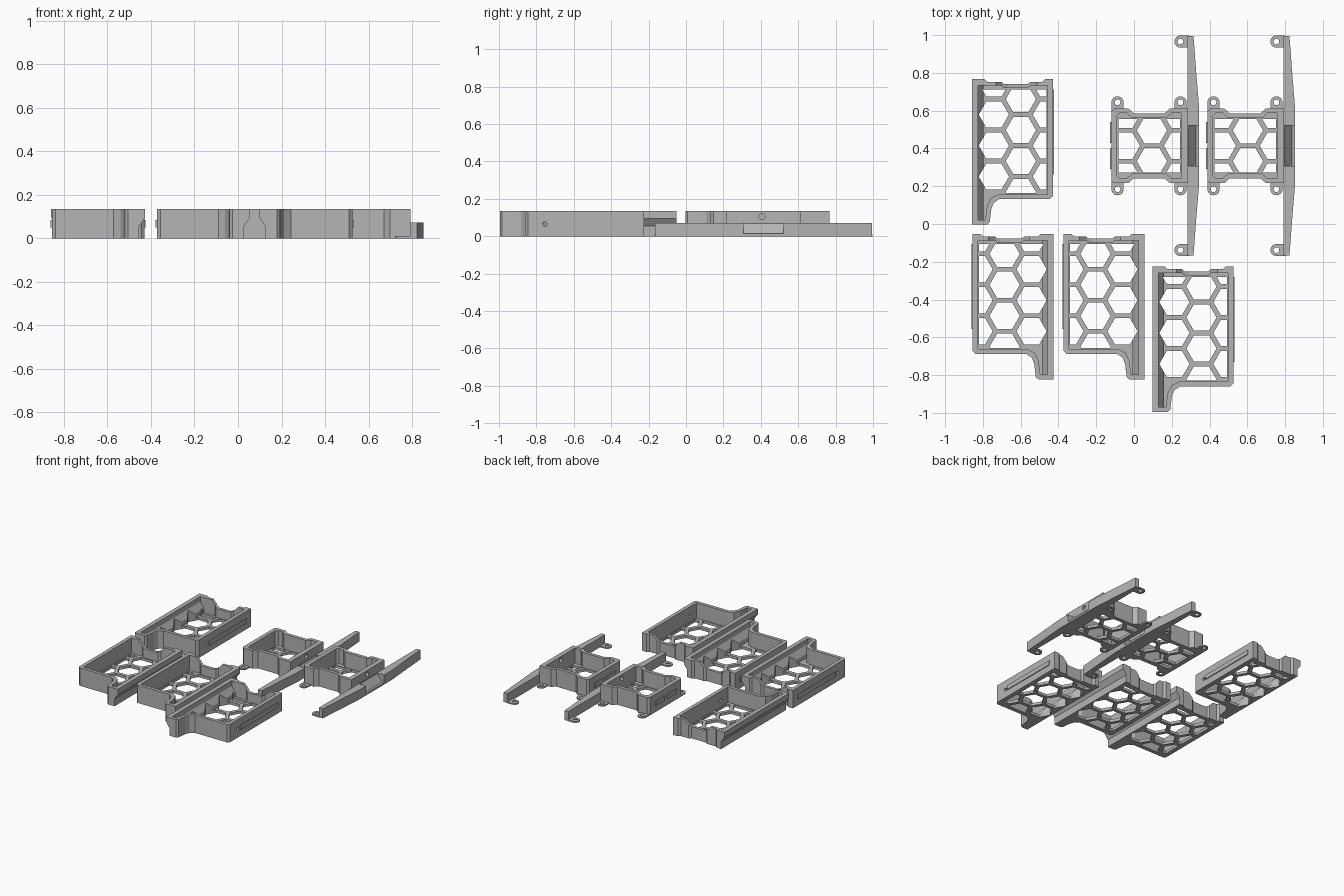
import bpy, bmesh
from math import cos, sin, pi, radians

if "Cube" in bpy.data.objects:
    bpy.data.objects.remove(bpy.data.objects["Cube"])

GREY = (0.46, 0.46, 0.46, 1)
grey = bpy.data.materials.new("plain grey plastic")
grey.use_nodes = True
grey.diffuse_color = GREY
grey.node_tree.nodes["Principled BSDF"].inputs["Base Color"].default_value = GREY


def loft(name, sections):
    """Closed solid through rings that have equal point counts."""
    bm = bmesh.new()
    rings = [[bm.verts.new(p) for p in s] for s in sections]
    n = len(rings[0])
    for low, high in zip(rings, rings[1:]):
        for i in range(n):
            j = (i + 1) % n
            bm.faces.new((low[i], low[j], high[j], high[i]))
    bm.faces.new(rings[0][::-1])
    bm.faces.new(rings[-1])
    bmesh.ops.recalc_face_normals(bm, faces=bm.faces)
    mesh = bpy.data.meshes.new(name)
    bm.to_mesh(mesh)
    bm.free()
    mesh.materials.append(grey)
    obj = bpy.data.objects.new(name, mesh)
    bpy.context.scene.collection.objects.link(obj)
    return obj


def prism(name, outline, a, b, axis="z"):
    place = {"x": lambda p, t: (t, p[0], p[1]),
             "y": lambda p, t: (p[0], t, p[1]),
             "z": lambda p, t: (p[0], p[1], t)}[axis]
    return loft(name, [[place(p, t) for p in outline] for t in (a, b)])


def stepped(name, outline, levels):
    """Upright solid whose -x side follows (height, least x) levels."""
    return loft(name, [[(max(x, lim), y, z) for x, y in outline]
                       for z, lim in levels])


def ring(cx, cy, r, n=24):
    return [(cx + r * cos(2 * pi * i / n), cy + r * sin(2 * pi * i / n))
            for i in range(n)]


def cut(obj, cutter):
    cutter.hide_render = True
    mod = obj.modifiers.new("cut", "BOOLEAN")
    mod.operation, mod.solver, mod.object = "DIFFERENCE", "EXACT", cutter
    bpy.context.view_layer.objects.active = obj
    bpy.ops.object.modifier_apply(modifier=mod.name)
    bpy.data.objects.remove(cutter)


def clip(poly, axis, limit, sign):
    """Keep the part of a polygon on one side of an axis line."""
    out = []
    for p, q in zip(poly, poly[1:] + poly[:1]):
        dp, dq = sign * (p[axis] - limit), sign * (q[axis] - limit)
        if dp >= 0:
            out.append(p)
        if dp * dq < 0:
            t = dp / (dp - dq)
            out.append((p[0] + t * (q[0] - p[0]), p[1] + t * (q[1] - p[1])))
    return out


PITCH = 0.164


def honeycomb(obj, cx, cy, box, top):
    """Cut a hexagon grid centred on (cx, cy) within box."""
    x0, x1, y0, y1 = box
    for col in range(-1, 2):
        for row in range(-4, 5):
            y = cy + PITCH * (row + 0.5 * (col % 2))
            poly = ring(cx + col * PITCH * 0.872, y, 0.08, 6)
            for axis, lim, sign in ((0, x0, 1), (0, x1, -1), (1, y0, 1), (1, y1, -1)):
                poly = clip(poly, axis, lim, sign) if poly else poly
            ys = [p[1] for p in poly]
            if len(poly) > 2 and max(ys) - min(ys) > 0.02:
                cut(obj, prism("hex_cutter", poly, -0.02, top))


H = 0.135

# Tray shell with an undercut lip along one side
outer = [(0, 0), (.08, 0), (.094, .012), (.102, .08), (.114, .113), (.145, .135),
         (.412, .135), (.428, .15), (.428, .77), (.388, .77), (.372, .756),
         (.31, .756), (.295, .744), (.17, .744), (.155, .756), (.08, .756),
         (.066, .77), (0, .77)]
inner = [(.032, .025), (.07, .025), (.08, .1), (.1, .14), (.14, .16), (.4, .16),
         (.4, .735), (.31, .735), (.295, .722), (.17, .722), (.155, .735),
         (.032, .735)]
tray = stepped("tray_1", outer, [(0, .028), (.055, .028), (.095, 0), (H, 0)])
cut(tray, stepped("cavity", inner,
                  [(.02, .062), (.052, .062), (.095, .032), (.16, .032)]))
honeycomb(tray, .259, .172, (.034, .394, .166, .715), .125)

# Curved dip in the end wall and a round hole in the side wall
dip = [(.11, .16), (.13, .13), (.16, .1), (.19, .088),
       (.28, .088), (.31, .1), (.34, .13), (.36, .16)]
cut(tray, prism("dip", dip, .7, .8, "y"))
cut(tray, prism("side_hole", ring(.24, .065, .012), .39, .45, "x"))

# Slide rail on the plain side
rail = prism("slide_rail_1", [(.265, .05), (.715, .05), (.715, .083), (.265, .083)],
             .42, .434, "x")


def mirrored(mesh):
    copy = mesh.copy()
    for v in copy.vertices:
        v.co.x = -v.co.x
    copy.flip_normals()
    return copy


flipped = {o: mirrored(o.data) for o in (tray, rail)}
places = [(-.858, -.003, False), (-.426, -.822, True),
          (.055, -.822, True), (.098, -.995, False)]
for n, (x, y, flip) in enumerate(places, 1):
    for part in (tray, rail):
        obj = part
        if n > 1:
            mesh = flipped[part] if flip else part.data
            obj = bpy.data.objects.new(part.name[:-1] + str(n), mesh)
            bpy.context.scene.collection.objects.link(obj)
        obj.location = (x, y, 0)

# Bracket: square frame with recessed end walls
CY = 0.414


def frame_outline(left, right, half, waist, shift):
    side = [(left, half - .015), (left + .015, half), (-.03 - shift, half),
            (-.002 - shift, waist), (.162 + shift, waist), (.19 + shift, half),
            (right, half)]
    return [(x, CY + y) for x, y in side] + [(x, CY - y) for x, y in side[::-1]]


frame = prism("bracket_frame_1", frame_outline(-.12, .285, .198, .172, 0), 0, H)
cut(frame, prism("cavity", frame_outline(-.09, .25, .173, .147, .008), .02, .2))
honeycomb(frame, .095, CY + PITCH / 2, (-.083, .243, CY - .142, CY + .142), .1)
cut(frame, prism("screw_hole", ring(CY - .008, .105, .016), .22, .32, "x"))

# Long tapered arm with a sloped pocket in the middle
arm_half = [(.283, .581), (.315, .581), (.33, .38), (.345, .2)]
arm = prism("bracket_arm_1", [(x, CY + y) for x, y in arm_half]
            + [(x, CY - y) for x, y in arm_half[::-1]], 0, .072)
pocket = [(.288, .1), (.288, .068), (.328, .015), (.37, .015), (.37, .1)]
cut(arm, prism("pocket", pocket, CY - .107, CY + .107, "y"))
bracket = [frame, arm]


# Screw tabs, each a rounded plate pointing in a given direction
def tab(name, cx, cy, degrees, length):
    a = radians(degrees)
    pts = [(.032 * cos(t * pi / 12 - pi / 2), .032 * sin(t * pi / 12 - pi / 2))
           for t in range(13)] + [(-length, .032), (-length, -.032)]
    plate = prism(name, [(cx + x * cos(a) - y * sin(a), cy + x * sin(a) + y * cos(a))
                         for x, y in pts], 0, .01)
    cut(plate, prism("bore", ring(cx, cy, .015), -.02, .03))
    bracket.append(plate)


for side, word in ((1, "back"), (-1, "front")):
    tab(word + "_outer_tab_1", -.087, CY + side * .23, 90 * side, .045)
    tab(word + "_inner_tab_1", .246, CY + side * .23, 90 * side, .045)
    tab(word + "_arm_tab_1", .246, CY + side * .552, 180, .045)

# Short ribs on the outer wall
for i, y in enumerate((.29, .43)):
    rib = [(y, .05), (y + .11, .05), (y + .11, .083), (y, .083)]
    bracket.append(prism("rib_%s_1" % "ab"[i], rib, -.126, -.11, "x"))

for part in bracket:
    twin = bpy.data.objects.new(part.name[:-1] + "2", part.data)
    twin.location.x = .508
    bpy.context.scene.collection.objects.link(twin)
